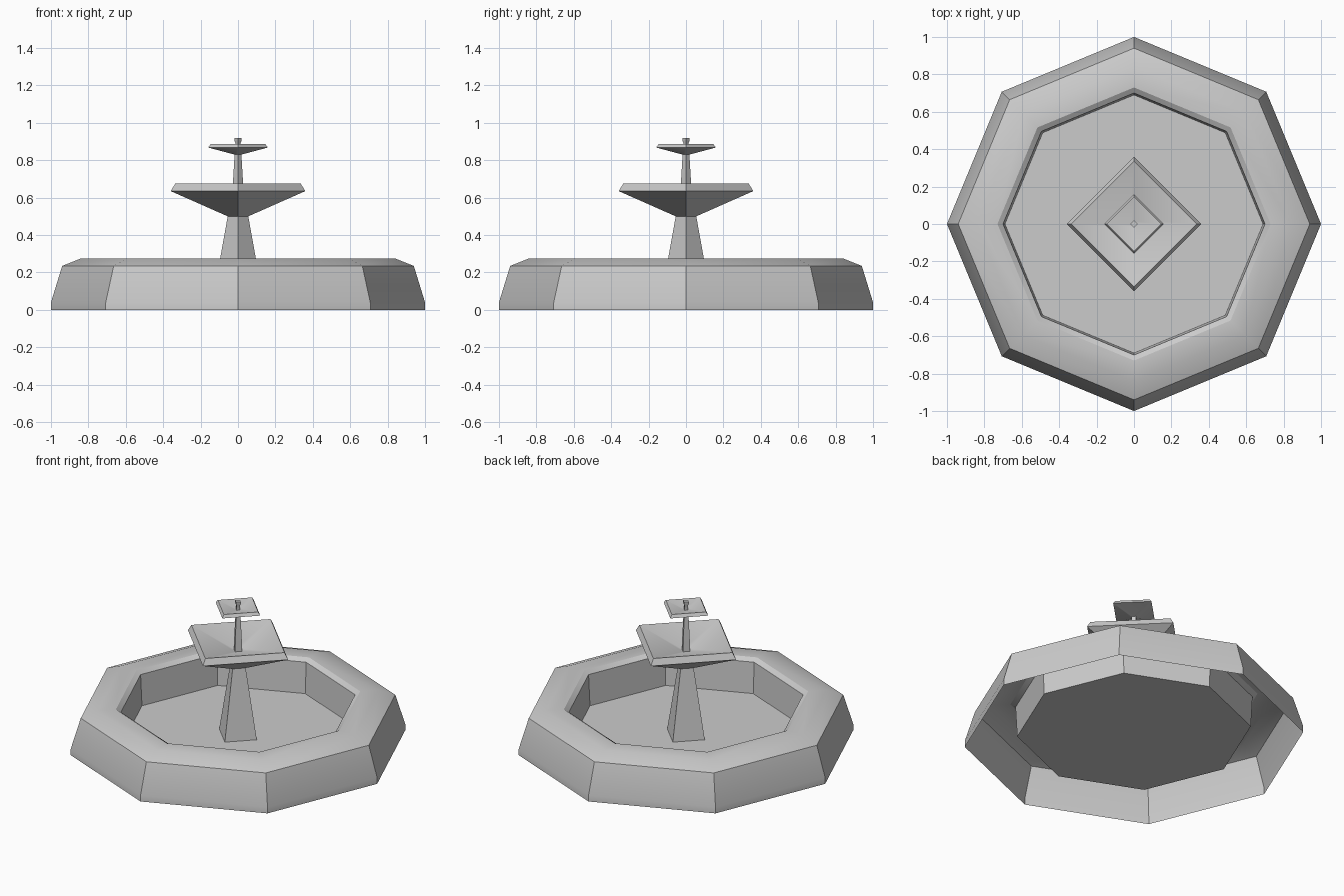
import bpy, bmesh
from math import cos, sin, tau, radians

if "Cube" in bpy.data.objects:
    bpy.data.objects.remove(bpy.data.objects["Cube"])


def lathe(name, profile, sides, cap_start=False, cap_end=False):
    """Revolve (radius, z) points with few sides, corners on the x and y axes."""
    bm = bmesh.new()
    rings = [[bm.verts.new((r * cos(tau * i / sides), r * sin(tau * i / sides), z))
              for i in range(sides)] for r, z in profile]
    for a, b in zip(rings, rings[1:]):
        for i in range(sides):
            j = (i + 1) % sides
            bm.faces.new((a[i], a[j], b[j], b[i]))
    if cap_start:
        bm.faces.new(rings[0][::-1])
    if cap_end:
        bm.faces.new(rings[-1])
    mesh = bpy.data.meshes.new(name)
    bm.to_mesh(mesh)
    bm.free()
    obj = bpy.data.objects.new(name, mesh)
    bpy.context.collection.objects.link(obj)
    bpy.ops.object.select_all(action='DESELECT')
    obj.select_set(True)
    bpy.context.view_layer.objects.active = obj
    bpy.ops.object.shade_smooth_by_angle(angle=radians(30))
    return obj


# Octagonal basin: outer wall, rim, inner wall and floor, hollow underneath
FLOOR = 0.055
lathe("basin", [(1.0, 0), (1.0, 0.04), (0.94, 0.235), (0.84, 0.275),
                (0.73, 0.275), (0.70, 0.255), (0.69, FLOOR)], 8, cap_end=True)

# Tapered square pedestal
lathe("pedestal", [(0.135, FLOOR), (0.055, 0.5)], 4)

# Large square bowl, dished inside
lathe("lower_bowl", [(0.055, 0.5), (0.36, 0.635), (0.335, 0.675),
                     (0.025, 0.60)], 4)

# Slim column between the bowls
lathe("column", [(0.03, 0.60), (0.027, 0.68), (0.018, 0.832)], 4)

# Small square bowl
lathe("upper_bowl", [(0.018, 0.83), (0.16, 0.868), (0.145, 0.888),
                     (0.014, 0.865)], 4)

# Water spout on top
lathe("spout", [(0.014, 0.865), (0.013, 0.892), (0.02, 0.905), (0.02, 0.92)],
      4, cap_end=True)
